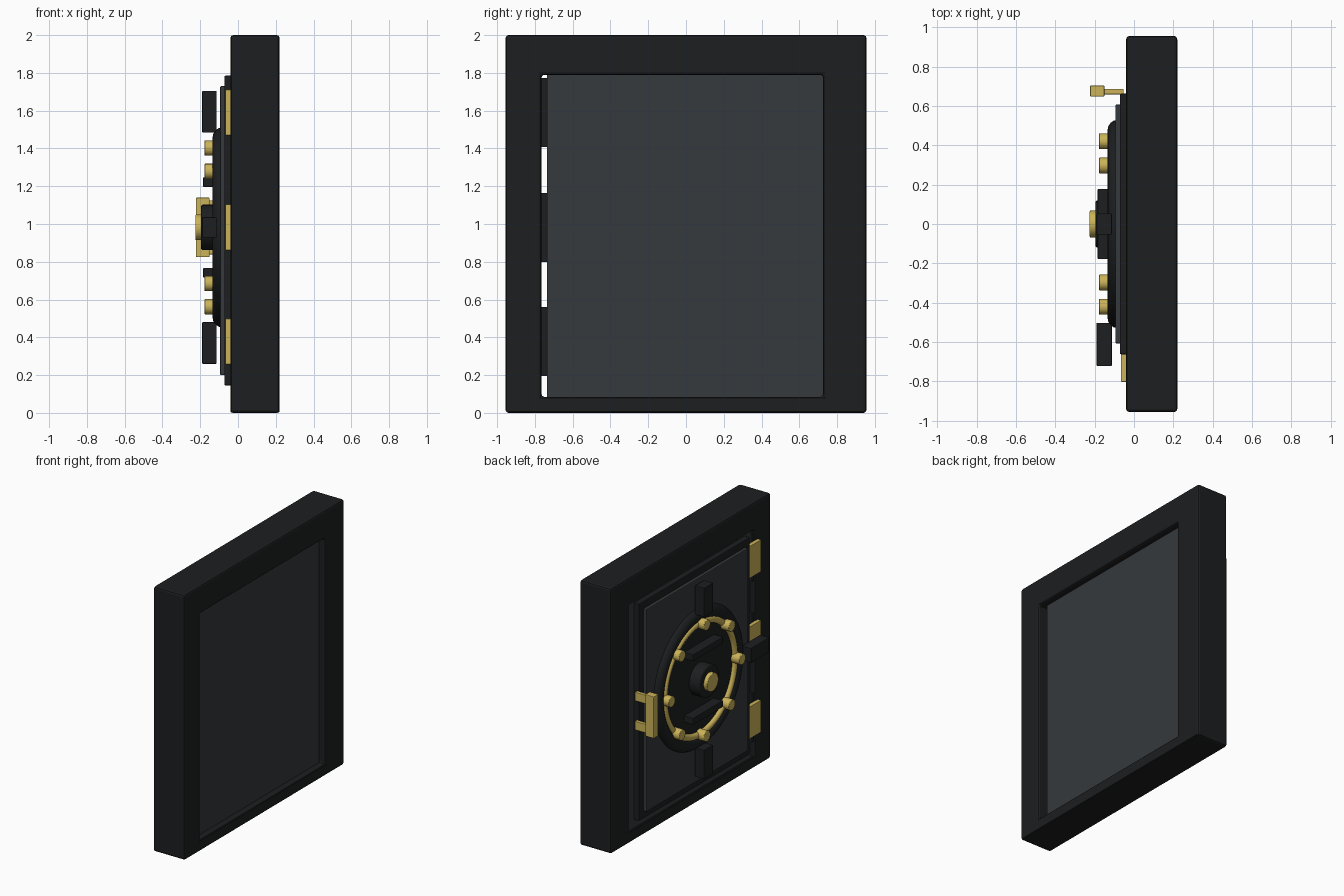
import bpy, math

if "Cube" in bpy.data.objects:
    bpy.data.objects.remove(bpy.data.objects["Cube"])

def material(name, rgb):
    m = bpy.data.materials.new(name)
    m.diffuse_color = (*rgb, 1)
    m.use_nodes = True
    m.node_tree.nodes["Principled BSDF"].inputs["Base Color"].default_value = m.diffuse_color
    return m

BLACK = material("black_metal", (0.012, 0.013, 0.014))
STEEL = material("dark_steel", (0.036, 0.041, 0.047))
BRASS = material("brass", (0.60, 0.45, 0.10))
CZ = 0.982  # height of the wheel centre

def finish(ob, name, mat, bevel=0, segs=2):
    ob.name = name
    if mat:
        ob.data.materials.append(mat)
    if bevel:
        b = ob.modifiers.new("bevel", 'BEVEL')
        b.width, b.segments, b.limit_method = bevel, segs, 'ANGLE'
    return ob

def box(name, x, y, z, mat, bevel=0):
    """Box given as (min, max) ranges."""
    bpy.ops.mesh.primitive_cube_add(size=1, location=[sum(r) / 2 for r in (x, y, z)])
    ob = bpy.context.object
    ob.scale = [r[1] - r[0] for r in (x, y, z)]
    bpy.ops.object.transform_apply(location=False, rotation=False, scale=True)
    return finish(ob, name, mat, bevel)

def disc(name, x, y, z, r, mat, sides=32, bevel=0):
    """Cylinder along x, with x as (min, max)."""
    bpy.ops.mesh.primitive_cylinder_add(vertices=sides, radius=r, depth=x[1] - x[0],
                                        location=(sum(x) / 2, y, z), rotation=(0, math.pi / 2, 0))
    bpy.ops.object.shade_smooth_by_angle(angle=math.radians(35))
    return finish(bpy.context.object, name, mat, bevel)

def ring(name, x, major, minor, mat):
    bpy.ops.mesh.primitive_torus_add(major_radius=major, minor_radius=minor,
                                     major_segments=64, minor_segments=16,
                                     location=(x, 0, CZ), rotation=(0, math.pi / 2, 0))
    bpy.ops.object.shade_smooth()
    return finish(bpy.context.object, name, mat)

# Wall frame with a through opening
frame = box("frame", (-0.04, 0.22), (-0.955, 0.955), (0, 2), BLACK)
cutter = box("opening_cutter", (-0.5, 0.5), (-0.765, 0.725), (0.085, 1.79), None)
cutter.hide_render = True
cutter.hide_set(True)
cut = frame.modifiers.new("opening", 'BOOLEAN')
cut.object, cut.operation, cut.solver = cutter, 'DIFFERENCE', 'EXACT'
bev = frame.modifiers.new("bevel", 'BEVEL')
bev.width, bev.segments, bev.limit_method = 0.015, 2, 'ANGLE'

# Door slab and stepped front panels
box("door_slab", (-0.03, 0.17), (-0.735, 0.735), (0.08, 1.80), STEEL)
box("door_border", (-0.072, -0.02), (-0.662, 0.662), (0.145, 1.785), BLACK, 0.006)
box("door_panel", (-0.095, -0.06), (-0.607, 0.607), (0.20, 1.73), STEEL, 0.006)

# Round boss with outer rim and brass ring
disc("boss_plate", (-0.11, -0.08), 0, CZ, 0.47, BLACK, 64)
ring("boss_rim", -0.08, 0.475, 0.055, BLACK)
ring("brass_ring", -0.11, 0.42, 0.025, BRASS)
for i in range(8):
    a = i * math.pi / 4
    disc("ring_bolt", (-0.178, -0.10), 0.42 * math.cos(a), CZ + 0.42 * math.sin(a),
         0.04, BRASS, 20, 0.004)

# Centre hub with cap, and the two bars above and below
disc("hub", (-0.195, -0.10), 0, CZ, 0.12, BLACK, 32, 0.008)
disc("hub_cap", (-0.225, -0.18), 0, CZ, 0.068, BRASS, 32, 0.004)
for s in (-1, 1):
    c = CZ + s * 0.24
    box("boss_bar", (-0.185, -0.10), (-0.178, 0.178), (c - 0.025, c + 0.025), BLACK, 0.004)

# Clamps at top, bottom and hinge side
for s in (-1, 1):
    c = CZ + s * 0.612
    box("clamp", (-0.19, -0.113), (-0.054, 0.054), (c - 0.11, c + 0.11), BLACK, 0.004)
box("side_clamp", (-0.19, -0.113), (-0.722, -0.502), (CZ - 0.054, CZ + 0.054), BLACK, 0.004)

# Pull handle on two stems
box("handle_grip", (-0.223, -0.15), (0.647, 0.703), (CZ - 0.158, CZ + 0.158), BRASS, 0.005)
for s in (-1, 1):
    c = CZ + s * 0.11
    box("handle_stem", (-0.16, -0.053), (0.659, 0.686), (c - 0.033, c + 0.033), BRASS, 0.003)

# Hinges: brass leaf over a dark knuckle in the door gap
for z in (0.378, 0.982, 1.59):
    box("hinge_leaf", (-0.066, -0.035), (-0.802, -0.66), (z - 0.121, z + 0.121), BRASS, 0.003)
    bpy.ops.mesh.primitive_cylinder_add(vertices=20, radius=0.035, depth=0.364,
                                        location=(0.0, -0.745, z))
    bpy.ops.object.shade_smooth_by_angle(angle=math.radians(35))
    finish(bpy.context.object, "hinge_knuckle", BLACK)
